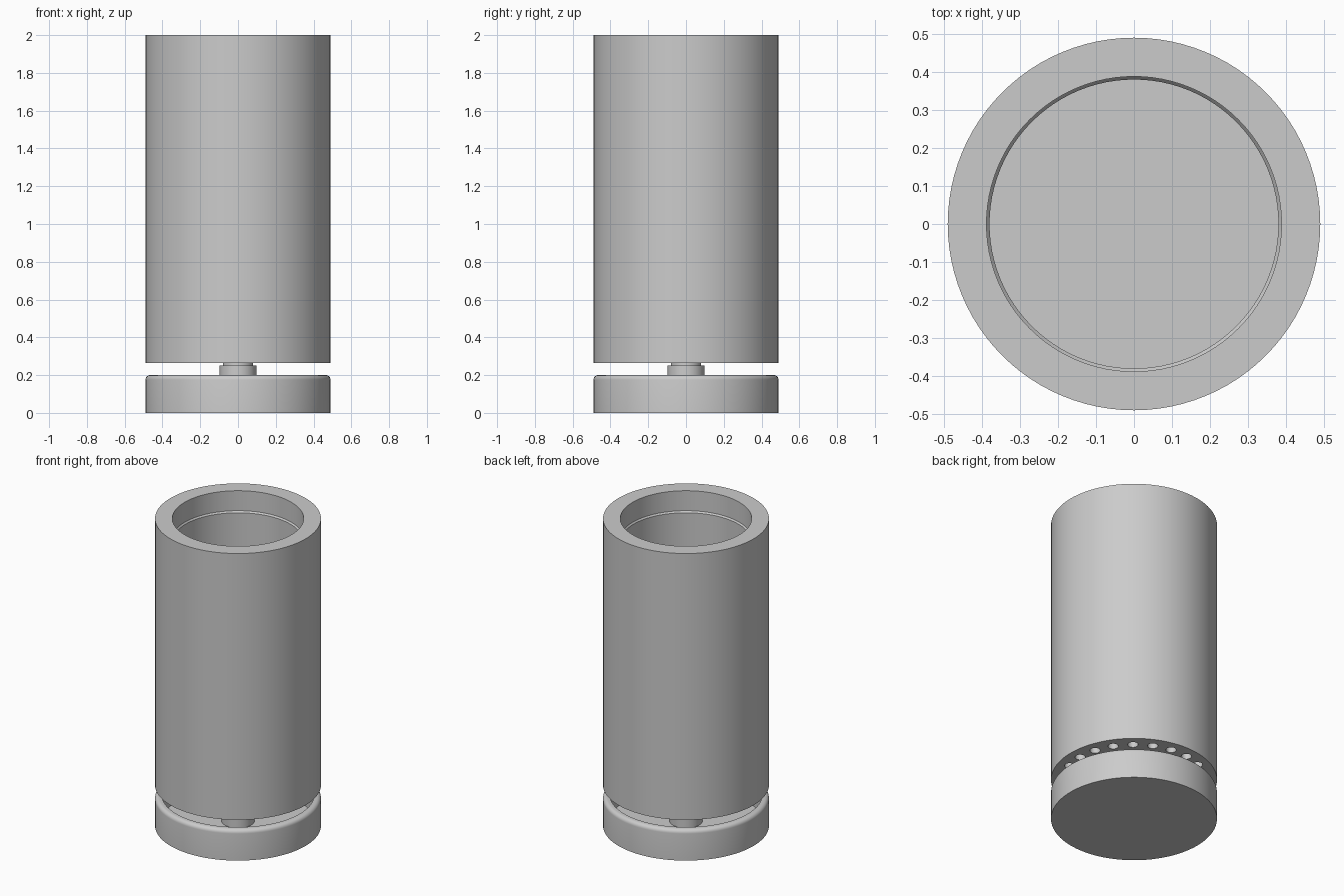
import bpy, bmesh
from math import radians, sin, cos, pi

cube = bpy.data.objects.get("Cube")
if cube:
    bpy.data.objects.remove(cube, do_unlink=True)

SEGMENTS = 96

grey = bpy.data.materials.new("plain grey")
grey.use_nodes = True
grey.diffuse_color = (0.6, 0.6, 0.6, 1)
grey.node_tree.nodes["Principled BSDF"].inputs["Base Color"].default_value = (0.6, 0.6, 0.6, 1)


def lathe(name, profile, segments=SEGMENTS):
    """Spin a closed (radius, height) profile, starting and ending on the axis."""
    bm = bmesh.new()
    verts = [bm.verts.new((r, 0, z)) for r, z in profile]
    edges = [bm.edges.new(pair) for pair in zip(verts, verts[1:])]
    bmesh.ops.spin(bm, geom=verts + edges, cent=(0, 0, 0), axis=(0, 0, 1),
                   angle=2 * pi, steps=segments, use_duplicate=False)
    bmesh.ops.remove_doubles(bm, verts=bm.verts, dist=0.0001)
    bmesh.ops.recalc_face_normals(bm, faces=bm.faces)
    mesh = bpy.data.meshes.new(name)
    bm.to_mesh(mesh)
    bm.free()
    obj = bpy.data.objects.new(name, mesh)
    bpy.context.collection.objects.link(obj)
    mesh.materials.append(grey)
    return obj


def smooth(obj):
    bpy.ops.object.select_all(action="DESELECT")
    obj.select_set(True)
    bpy.context.view_layer.objects.active = obj
    bpy.ops.object.shade_smooth_by_angle(angle=radians(35))


# Dish: hollow base with a rounded upper edge
fillet = 0.025
rounded = [(0.49 - fillet + fillet * cos(a), 0.2 - fillet + fillet * sin(a))
           for a in (radians(15 * i) for i in range(7))]
dish = lathe("base_dish", [(0, 0), (0.49, 0)] + rounded
             + [(0.45, 0.2), (0.45, 0.03), (0, 0.03)])
smooth(dish)

# Post: stepped support between dish and tube
post = lathe("centre_post", [(0, 0.03), (0.097, 0.03), (0.097, 0.25),
                             (0.08, 0.25), (0.08, 0.265), (0, 0.265)])
smooth(post)

# Tube: thick open cylinder with a small sloped step inside
tube = lathe("tube_body", [(0, 0.265), (0.49, 0.265), (0.49, 2), (0.388, 2),
                           (0.388, 1.87), (0.38, 1.86), (0.38, 0.37), (0, 0.37)])

# Ring of blind holes in the underside of the tube
HOLES = 22
bm = bmesh.new()
for i in range(HOLES):
    a = 2 * pi * i / HOLES
    ring = bmesh.ops.create_cone(bm, cap_ends=True, segments=24, radius1=0.031,
                                 radius2=0.031, depth=0.1)
    bmesh.ops.translate(bm, verts=ring["verts"],
                        vec=(0.415 * cos(a), 0.415 * sin(a), 0.265))
cutter_mesh = bpy.data.meshes.new("hole_cutter")
bm.to_mesh(cutter_mesh)
bm.free()
cutter_mesh.materials.append(grey)
cutter = bpy.data.objects.new("hole_cutter", cutter_mesh)
bpy.context.collection.objects.link(cutter)
cutter.hide_render = True
cutter.display_type = "WIRE"

cut = tube.modifiers.new("underside holes", "BOOLEAN")
cut.operation = "DIFFERENCE"
cut.solver = "EXACT"
cut.object = cutter
bpy.context.view_layer.objects.active = tube
bpy.ops.object.select_all(action="DESELECT")
tube.select_set(True)
bpy.ops.object.modifier_apply(modifier=cut.name)
bpy.data.objects.remove(cutter, do_unlink=True)
smooth(tube)
